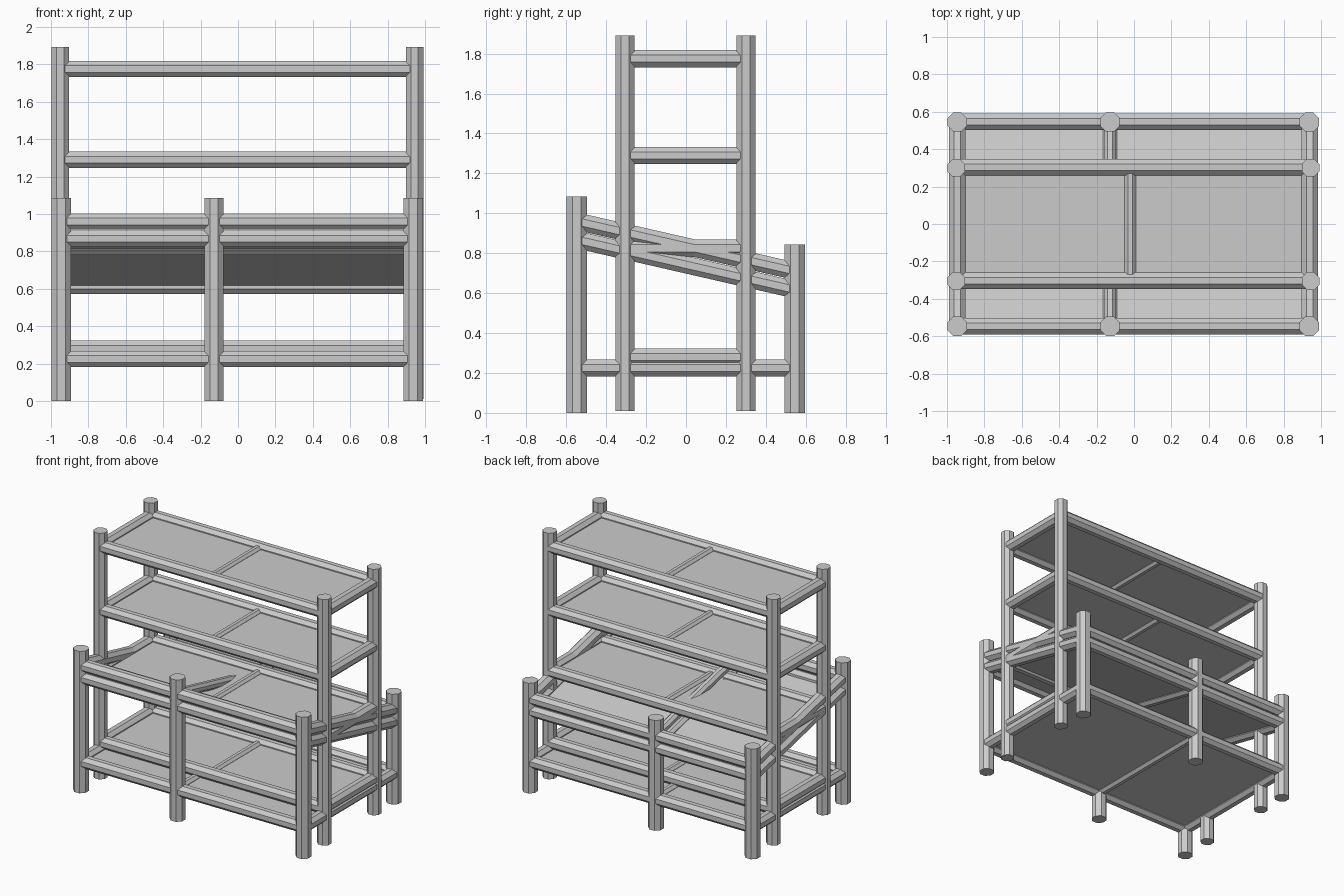
import bpy, math
from mathutils import Vector

cube = bpy.data.objects.get("Cube")
if cube:
    bpy.data.objects.remove(cube, do_unlink=True)

grey = bpy.data.materials.new("plain grey")
grey.use_nodes = True
grey.diffuse_color = (0.6, 0.6, 0.6, 1)
grey.node_tree.nodes["Principled BSDF"].inputs["Base Color"].default_value = (0.6, 0.6, 0.6, 1)


def pole(name, a, b, radius):
    """Eight-sided pole from a to b, with a flat side facing up."""
    a, b = Vector(a), Vector(b)
    bpy.ops.mesh.primitive_cylinder_add(vertices=8, radius=radius, depth=(b - a).length)
    ob = bpy.context.object
    ob.name = name
    ob.data.materials.append(grey)
    for v in ob.data.vertices:
        x, y = v.co.x, v.co.y
        t = math.pi / 8
        v.co.x, v.co.y = x * math.cos(t) - y * math.sin(t), x * math.sin(t) + y * math.cos(t)
    ob.rotation_mode = 'QUATERNION'
    ob.rotation_quaternion = (b - a).to_track_quat('Z', 'Y')
    ob.location = (a + b) / 2
    return ob


def frame(name, depth, front_z, back_z, divider_x, divider_r, panel=True, rail_r=0.047):
    """Four rails, a divider and an optional panel, sloping from front to back."""
    for side, y, z in (("front", -depth, front_z), ("back", depth, back_z)):
        pole(f"{name}_{side}_rail", (LEFT, y, z), (RIGHT, y, z), rail_r)
    for side, x, r in (("right", LEFT, rail_r), ("left", RIGHT, rail_r),
                       ("middle", divider_x, divider_r)):
        pole(f"{name}_{side}_rail", (x, -depth, front_z), (x, depth, back_z), r)
    if panel:
        bpy.ops.mesh.primitive_cube_add(size=1, location=((LEFT + RIGHT) / 2, 0, (front_z + back_z) / 2))
        ob = bpy.context.object
        ob.name = f"{name}_panel"
        ob.scale = (RIGHT - LEFT, math.hypot(2 * depth, back_z - front_z), 0.02)
        ob.rotation_euler.x = math.atan2(back_z - front_z, 2 * depth)
        ob.data.materials.append(grey)


LEFT, RIGHT, MIDDLE = -0.945, 0.94, -0.128

# Tall posts of the shelf rack
for side, x in (("right", -0.95), ("left", 0.944)):
    for end, y in (("front", -0.305), ("back", 0.3)):
        pole(f"tall_{end}_{side}_post", (x, y, 0.01), (x, y, 1.892), 0.051)

# Short posts at the front and back of the bench
for end, y, top in (("front", -0.547), ("back", 0.545)) and (("front", -0.547, 1.085), ("back", 0.545, 0.843)):
    for side, x in (("right", -0.945), ("middle", MIDDLE), ("left", 0.937)):
        pole(f"bench_{end}_{side}_post", (x, y, 0), (x, y, top), 0.056)

# Level shelves between the tall posts
for name, z in (("top_shelf", 1.775), ("upper_shelf", 1.29), ("middle_shelf", 0.825), ("low_shelf", 0.28)):
    frame(name, 0.303, z, z, -0.02, 0.032)

# Bench frames: level base, sloping deck and open rail above it
frame("base", 0.547, 0.225, 0.225, MIDDLE, 0.035)
frame("sloping_deck", 0.547, 0.868, 0.617, MIDDLE, 0.04)
frame("sloping_guard", 0.547, 0.96, 0.71, MIDDLE, 0.035, panel=False)
